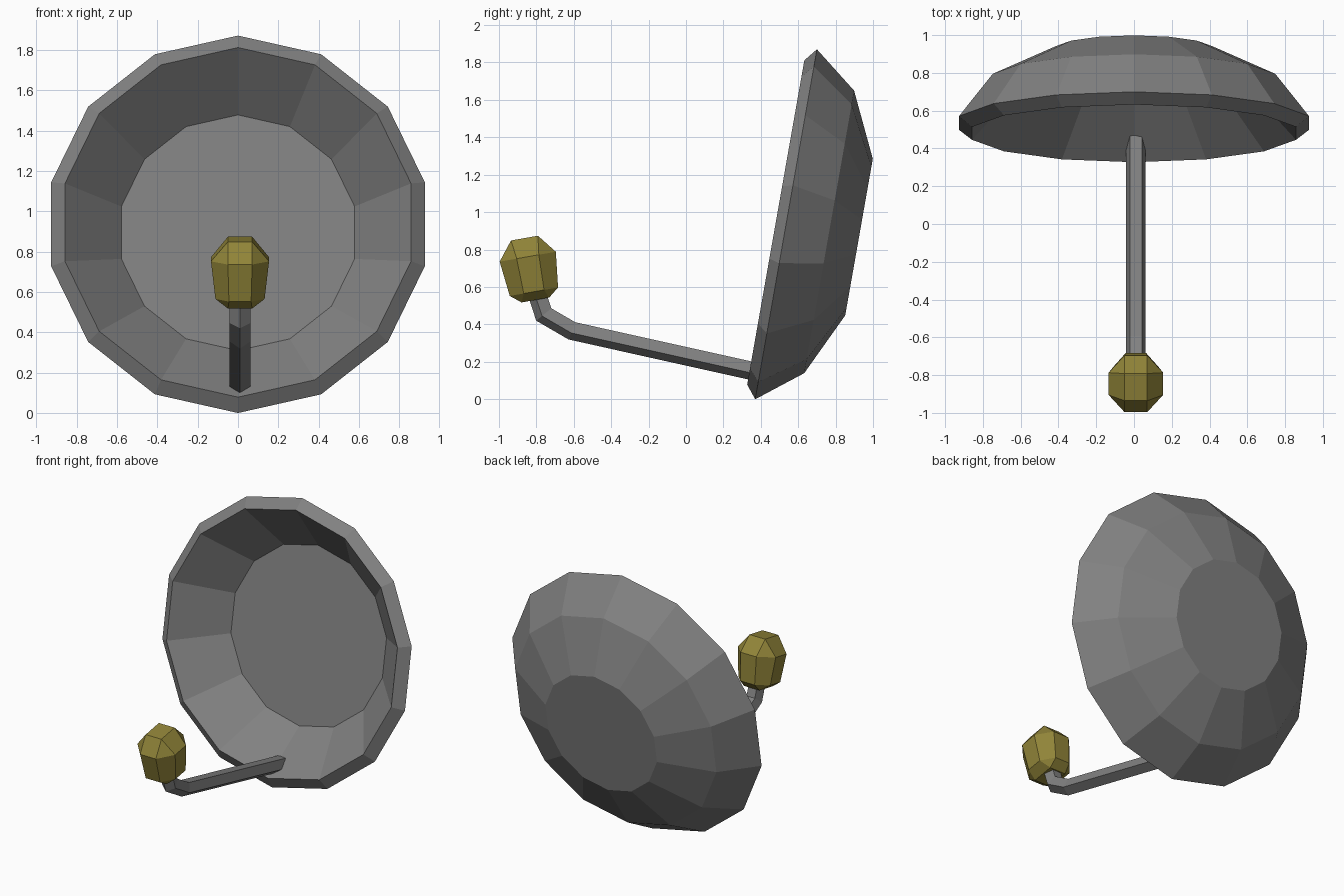
import bpy, bmesh
from math import sin, cos, pi, radians
from mathutils import Vector

cube = bpy.data.objects.get("Cube")
if cube:
    bpy.data.objects.remove(cube, do_unlink=True)


def material(name, rgb):
    mat = bpy.data.materials.new(name)
    mat.use_nodes = True
    mat.diffuse_color = (*rgb, 1)
    mat.node_tree.nodes["Principled BSDF"].inputs["Base Color"].default_value = (*rgb, 1)
    return mat


def finish(bm, name, mat, location=(0, 0, 0), tilt=0):
    bmesh.ops.recalc_face_normals(bm, faces=bm.faces)
    mesh = bpy.data.meshes.new(name)
    bm.to_mesh(mesh)
    bm.free()
    mesh.materials.append(mat)
    obj = bpy.data.objects.new(name, mesh)
    obj.location = location
    obj.rotation_euler.x = radians(tilt)
    bpy.context.collection.objects.link(obj)
    return obj


def skin(bm, rings):
    """Join matching rings of points with quads and cap both ends."""
    loops = [[bm.verts.new(p) for p in ring] for ring in rings]
    n = len(loops[0])
    for a, b in zip(loops, loops[1:]):
        for i in range(n):
            j = (i + 1) % n
            bm.faces.new((a[i], a[j], b[j], b[i]))
    bm.faces.new(loops[0])
    bm.faces.new(loops[-1])


grey = material("metal grey", (0.22, 0.22, 0.22))
olive = material("olive yellow", (0.28, 0.23, 0.04))

# Dish: thick bowl, radius and depth along its tilted axis, floor to back
SIDES = 14
profile = [(0.593, 0.24), (0.88, -0.056), (0.95, 0), (0.767, 0.234), (0.425, 0.396)]
bm = bmesh.new()
skin(bm, [[(r * sin(2 * pi * i / SIDES), depth, r * cos(2 * pi * i / SIDES))
           for i in range(SIDES)] for r, depth in profile])
finish(bm, "dish", grey, (0, 0.535, 0.935), -10)

# Arm: five-sided bar with mitred bends, ridge underneath
CENTRE_X = 0.01
path = [Vector(p) for p in ((0.48, 0.128), (-0.608, 0.37), (-0.756, 0.456), (-0.81, 0.62))]
rings = []
for i, p in enumerate(path):
    before = (p - path[i - 1]).normalized() if i else None
    after = (path[i + 1] - p).normalized() if i + 1 < len(path) else None
    before, after = before or after, after or before
    t = (before + after).normalized()
    normal = Vector((t.y, -t.x)) / t.dot(after)
    ring = []
    for k in range(5):
        angle = -pi / 2 + 2 * pi * k / 5
        q = p + normal * 0.054 * sin(angle)
        ring.append((CENTRE_X + 0.054 * cos(angle), q.x, q.y))
    rings.append(ring)
bm = bmesh.new()
skin(bm, rings)
finish(bm, "arm", grey)

# Receiver: faceted block with square caps and two eight-sided rings
bm = bmesh.new()
for sx in (-1, 1):
    for sy in (-1, 1):
        for x, y, z in ((0.06, 0.073, 0.998),
                        (0.144, 0.06, 0.897), (0.06, 0.1525, 0.897),
                        (0.122, 0.055, 0.707), (0.055, 0.131, 0.707),
                        (0.06, 0.075, 0.662)):
            bm.verts.new((sx * x, sy * y - 0.701, z))
bmesh.ops.convex_hull(bm, input=bm.verts)
bmesh.ops.dissolve_limit(bm, angle_limit=radians(2), verts=bm.verts, edges=bm.edges)
finish(bm, "receiver", olive, (CENTRE_X, 0, 0), 10)
